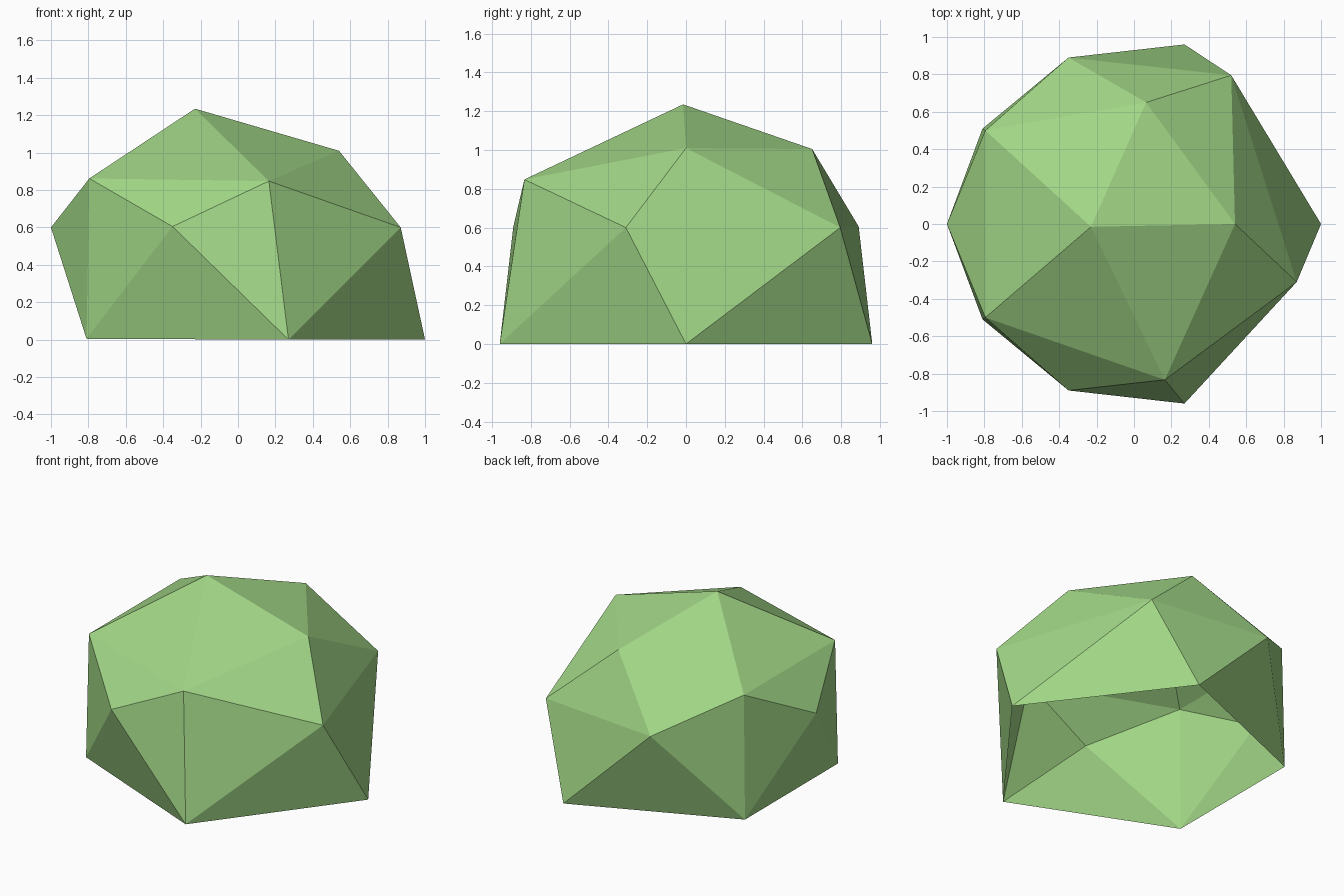
import bpy, bmesh

if "Cube" in bpy.data.objects:
    bpy.data.objects.remove(bpy.data.objects["Cube"])

green = bpy.data.materials.new("leaf green")
green.diffuse_color = (0.36, 0.68, 0.24, 1)
green.use_nodes = True
green.node_tree.nodes["Principled BSDF"].inputs["Base Color"].default_value = green.diffuse_color

# rings of the faceted dome, bottom to top
base_ring = [(1, 0, 0)] + [(x, s * y, z) for x, y, z in ((0.27, 0.96, 0), (-0.81, 0.51, 0.005)) for s in (1, -1)]
middle_ring = [(0.87, -0.31, 0.6), (0.52, 0.795, 0.6), (-0.35, 0.89, 0.605),
               (-1, 0, 0.6), (-0.35, -0.89, 0.605)]
upper_ring = [(0.54, 0, 1.01), (0.065, 0.65, 1.005), (-0.795, 0.5, 0.862),
              (-0.795, -0.5, 0.862), (0.165, -0.833, 0.848)]
peak = [(-0.23, -0.015, 1.235)]

# wrap the points in a convex skin, then open the underside
bm = bmesh.new()
for p in base_ring + middle_ring + upper_ring + peak:
    bm.verts.new(p)
bmesh.ops.convex_hull(bm, input=bm.verts[:])
bmesh.ops.recalc_face_normals(bm, faces=bm.faces[:])
under = [f for f in bm.faces if all(v.co.z < 0.05 for v in f.verts)]
bmesh.ops.delete(bm, geom=under, context='FACES_ONLY')
loose = [e for e in bm.edges if not e.link_faces]
bmesh.ops.delete(bm, geom=loose, context='EDGES')

mesh = bpy.data.meshes.new("faceted_dome")
bm.to_mesh(mesh)
bm.free()
mesh.materials.append(green)
bpy.context.collection.objects.link(bpy.data.objects.new("faceted_dome", mesh))
